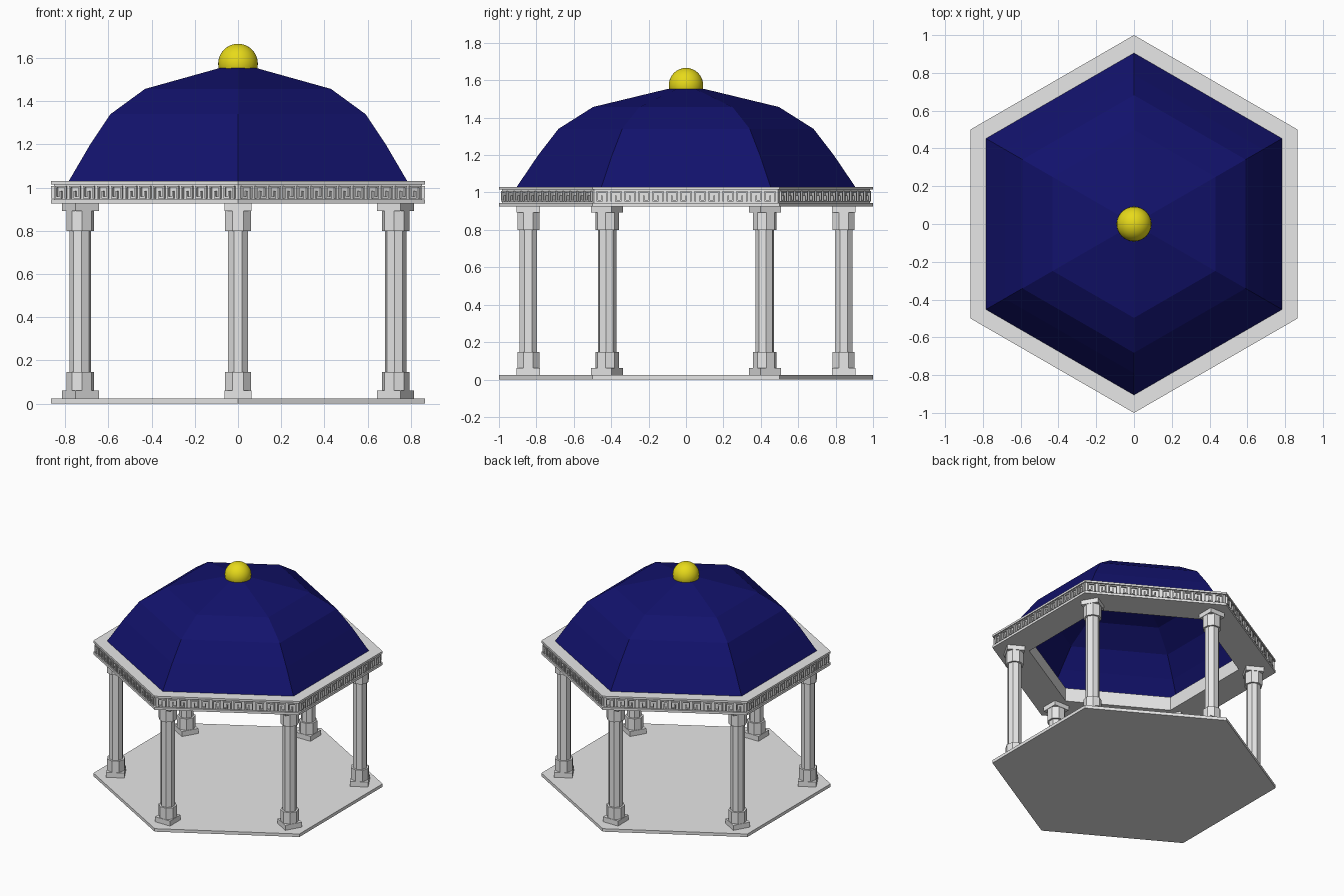
import bpy, bmesh, math
from mathutils import Matrix, Vector

if "Cube" in bpy.data.objects:
    bpy.data.objects.remove(bpy.data.objects["Cube"], do_unlink=True)


def material(name, rgb):
    m = bpy.data.materials.new(name)
    m.use_nodes = True
    m.diffuse_color = (*rgb, 1)
    m.node_tree.nodes["Principled BSDF"].inputs["Base Color"].default_value = (*rgb, 1)
    return m


stone = material("pale_stone", (0.8, 0.8, 0.8))
navy = material("navy_blue", (0.006, 0.006, 0.15))
gold = material("golden_yellow", (0.8, 0.7, 0.01))


def finish(name, bm, mat):
    mesh = bpy.data.meshes.new(name)
    bm.to_mesh(mesh)
    bm.free()
    mesh.materials.append(mat)
    obj = bpy.data.objects.new(name, mesh)
    bpy.context.collection.objects.link(obj)
    return obj


def box(bm, matrix, centre, size):
    bmesh.ops.create_cube(bm, size=1, matrix=matrix @ Matrix.Translation(centre)
                          @ Matrix.Diagonal((*size, 1)))


def prism(bm, matrix, sides, radius, z0, z1):
    turn = Matrix.Rotation(math.pi / sides, 4, "Z")
    bmesh.ops.create_cone(bm, cap_ends=True, segments=sides, radius1=radius, radius2=radius,
                          depth=z1 - z0,
                          matrix=matrix @ Matrix.Translation((0, 0, (z0 + z1) / 2)) @ turn)


def hex_loft(bm, profile, closed=False):
    """Sweep a (radius, z) profile around the six corners."""
    rings = [[bm.verts.new((r * math.cos(a), r * math.sin(a), z))
              for a in (math.pi / 6 + k * math.pi / 3 for k in range(6))]
             for r, z in profile]
    pairs = list(zip(rings, rings[1:]))
    if closed:
        pairs.append((rings[-1], rings[0]))
    for low, high in pairs:
        for k in range(6):
            n = (k + 1) % 6
            bm.faces.new((low[k], low[n], high[n], high[k]))
    return rings


# Floor slab
bm = bmesh.new()
rings = hex_loft(bm, [(1, 0), (1, 0.023)])
bm.faces.new(rings[0][::-1])
bm.faces.new(rings[1])
finish("floor_slab", bm, stone)

# Columns: square plinth and abacus, octagonal base, shaft and capital
for k in range(6):
    bm = bmesh.new()
    place = Matrix.Rotation(k * math.pi / 3, 4, "Z") @ Matrix.Translation((0, -0.843, 0))
    box(bm, place, (0, 0, 0.042), (0.125, 0.125, 0.038))
    prism(bm, place, 8, 0.064, 0.06, 0.147)
    prism(bm, place, 8, 0.05, 0.147, 0.8)
    prism(bm, place, 8, 0.064, 0.8, 0.893)
    box(bm, place, (0, 0, 0.909), (0.125, 0.125, 0.034))
    finish(f"column_{k + 1}", bm, stone)

# Entablature ring with a recessed frieze between two bands
bm = bmesh.new()
hex_loft(bm, [(0.74, 0.926), (1, 0.926), (1, 0.944), (0.985, 0.944),
              (0.985, 1.015), (1, 1.015), (1, 1.03), (0.74, 1.03)], closed=True)
finish("entablature", bm, stone)

# Raised square-spiral keys in the frieze, alternately mirrored
SPIRAL = [(-2, -2), (-2, 2), (2, 2), (2, -2), (0, -2), (0, 0)]
STEP, BAR, KEYS = 0.0125, 0.008, 13
bm = bmesh.new()
for side in range(6):
    turn = Matrix.Rotation(math.radians(30 + 60 * side), 4, "Z")
    for i in range(KEYS):
        x0 = (i - (KEYS - 1) / 2) * 0.975 / KEYS
        flip = 1 if i % 2 else -1
        for a, b in zip(SPIRAL, SPIRAL[1:]):
            a, b = Vector(a) * STEP, Vector(b) * STEP
            mid = (a + b) / 2
            box(bm, turn, (x0 + flip * mid.x, -0.8585, 0.9795 + mid.y),
                (abs(a.x - b.x) + BAR, 0.014, abs(a.y - b.y) + BAR))
finish("frieze_keys", bm, stone)

# Faceted dome
bm = bmesh.new()
rings = hex_loft(bm, [(0.905, 1.03), (0.79, 1.2), (0.682, 1.34), (0.497, 1.457), (0.1, 1.553)])
bm.faces.new(rings[-1])
finish("dome", bm, navy)

# Ball finial
bm = bmesh.new()
bmesh.ops.create_uvsphere(bm, u_segments=32, v_segments=16, radius=0.092,
                          matrix=Matrix.Translation((0, 0, 1.574)))
for f in bm.faces:
    f.smooth = True
finish("ball_finial", bm, gold)
